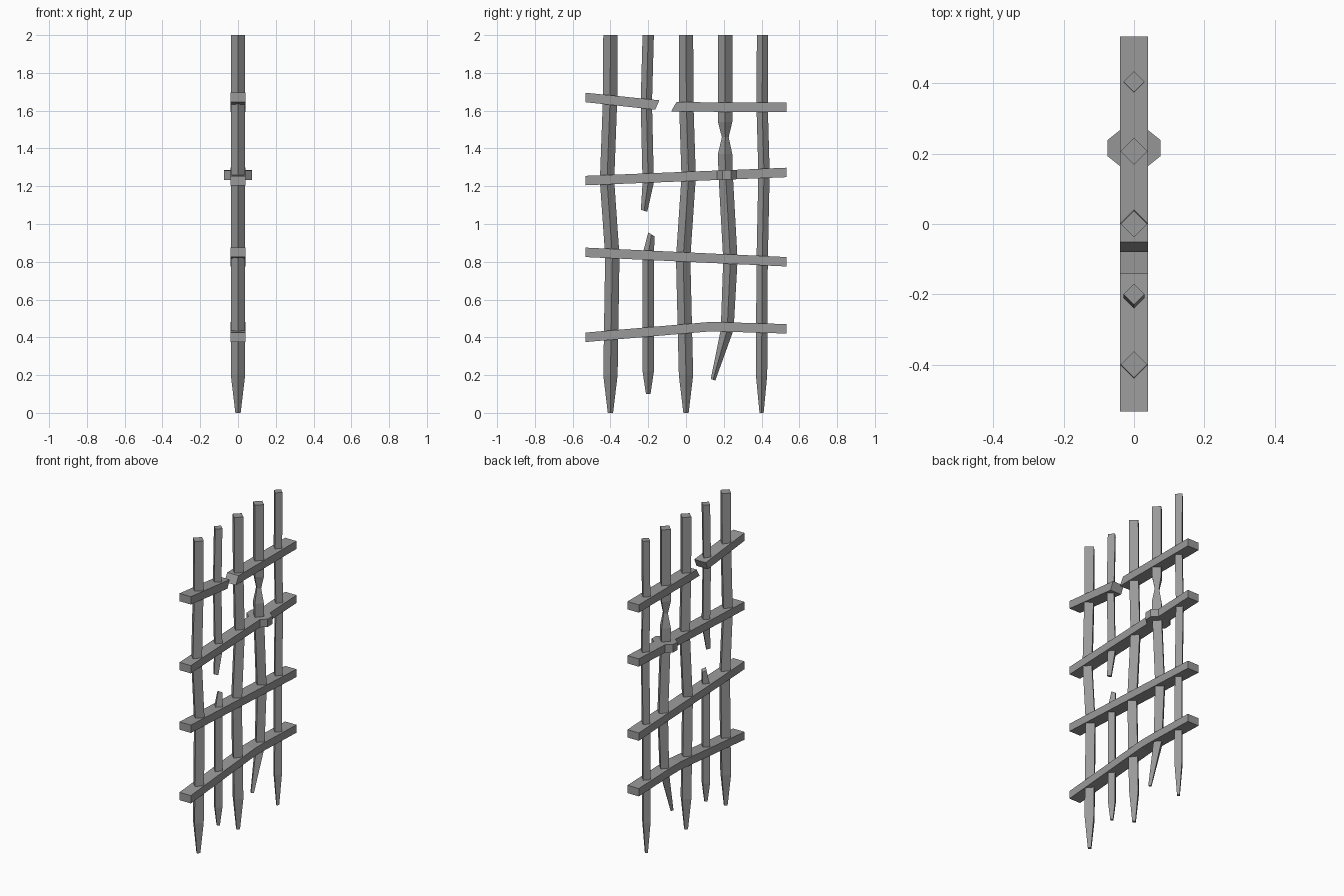
import bpy
import bmesh

cube = bpy.data.objects.get("Cube")
if cube:
    bpy.data.objects.remove(cube, do_unlink=True)

iron = bpy.data.materials.new("iron grey")
iron.use_nodes = True
iron.diffuse_color = (0.32, 0.32, 0.32, 1)
iron.node_tree.nodes["Principled BSDF"].inputs["Base Color"].default_value = (0.32, 0.32, 0.32, 1)


def loft(name, rings):
    """Join four-sided rings into a closed, flat-shaded solid."""
    bm = bmesh.new()
    loops = [[bm.verts.new(p) for p in ring] for ring in rings]
    for a, b in zip(loops, loops[1:]):
        for i in range(4):
            j = (i + 1) % 4
            bm.faces.new((a[i], a[j], b[j], b[i]))
    bm.faces.new(loops[0][::-1])
    bm.faces.new(loops[-1])
    bmesh.ops.recalc_face_normals(bm, faces=bm.faces)
    mesh = bpy.data.meshes.new(name)
    bm.to_mesh(mesh)
    bm.free()
    mesh.materials.append(iron)
    obj = bpy.data.objects.new(name, mesh)
    bpy.context.collection.objects.link(obj)


def bar(name, stations):
    """Upright diamond bar; stations are (y, z, half width, end tilt)."""
    rings = []
    for y, z, w, *tilt in stations:
        t = tilt[0] if tilt else 0
        rings.append([(w, y, z), (0, y + w, z + t), (-w, y, z), (0, y - w, z - t)])
    loft(name, rings)


def rail(name, stations, h=0.025, w=0.04):
    """Flat cross rail; stations are (y, z, lean of the cut, half width)."""
    rings = []
    for y, z, *extra in stations:
        lean = extra[0] if extra else 0
        x = extra[1] if len(extra) > 1 else w
        rings.append([(x, y + lean, z + h), (-x, y + lean, z + h),
                      (-x, y - lean, z - h), (x, y - lean, z - h)])
    loft(name, rings)


# Upright bars, some bent and one snapped in two
WIDE, THIN, TIP = 0.038, 0.03, 0.014
bar("front_bar", [(-0.4, 0, TIP), (-0.4, 0.2, WIDE), (-0.39, 0.83, WIDE),
                  (-0.418, 1.23, WIDE), (-0.402, 1.66, WIDE), (-0.4, 2, WIDE)])
bar("snapped_bar_lower", [(-0.2, 0.1, 0.012), (-0.2, 0.22, THIN),
                          (-0.2, 0.84, THIN), (-0.183, 0.945, 0.017, -0.01)])
bar("snapped_bar_upper", [(-0.222, 1.07, 0.017, -0.005), (-0.2, 1.22, THIN),
                          (-0.21, 1.64, THIN), (-0.2, 2, THIN)])
bar("middle_bar", [(0, 0, TIP), (0, 0.2, WIDE), (-0.015, 0.82, WIDE),
                   (0.014, 1.25, WIDE), (0.002, 1.62, WIDE), (0, 2, WIDE)])
bar("kinked_bar", [(0.143, 0.175, 0.012, -0.004), (0.218, 0.44, 0.034),
                   (0.235, 0.81, WIDE), (0.21, 1.26, WIDE), (0.207, 1.37, WIDE),
                   (0.208, 1.46, 0.018), (0.207, 1.54, WIDE), (0.207, 2, WIDE)])
bar("back_bar", [(0.4, 0, 0.011), (0.4, 0.2, THIN), (0.403, 0.8, THIN),
                 (0.413, 1.27, THIN), (0.403, 1.62, THIN), (0.405, 2, THIN)])

# Cross rails
END = 0.533
rail("bottom_rail", [(-END, 0.4), (0.11, 0.455), (0.2, 0.455), (END, 0.445)])
rail("lower_rail", [(-END, 0.85), (END, 0.8)])
rail("upper_rail", [(-END, 1.23), (0.165, 1.258), (0.193, 1.259, 0, 0.075),
                    (0.239, 1.261, 0, 0.075), (0.267, 1.262), (END, 1.273)])
rail("top_rail_front", [(-END, 1.67), (-0.152, 1.63, 0.011)])
rail("top_rail_back", [(-0.065, 1.62, 0.014), (END, 1.618)])
